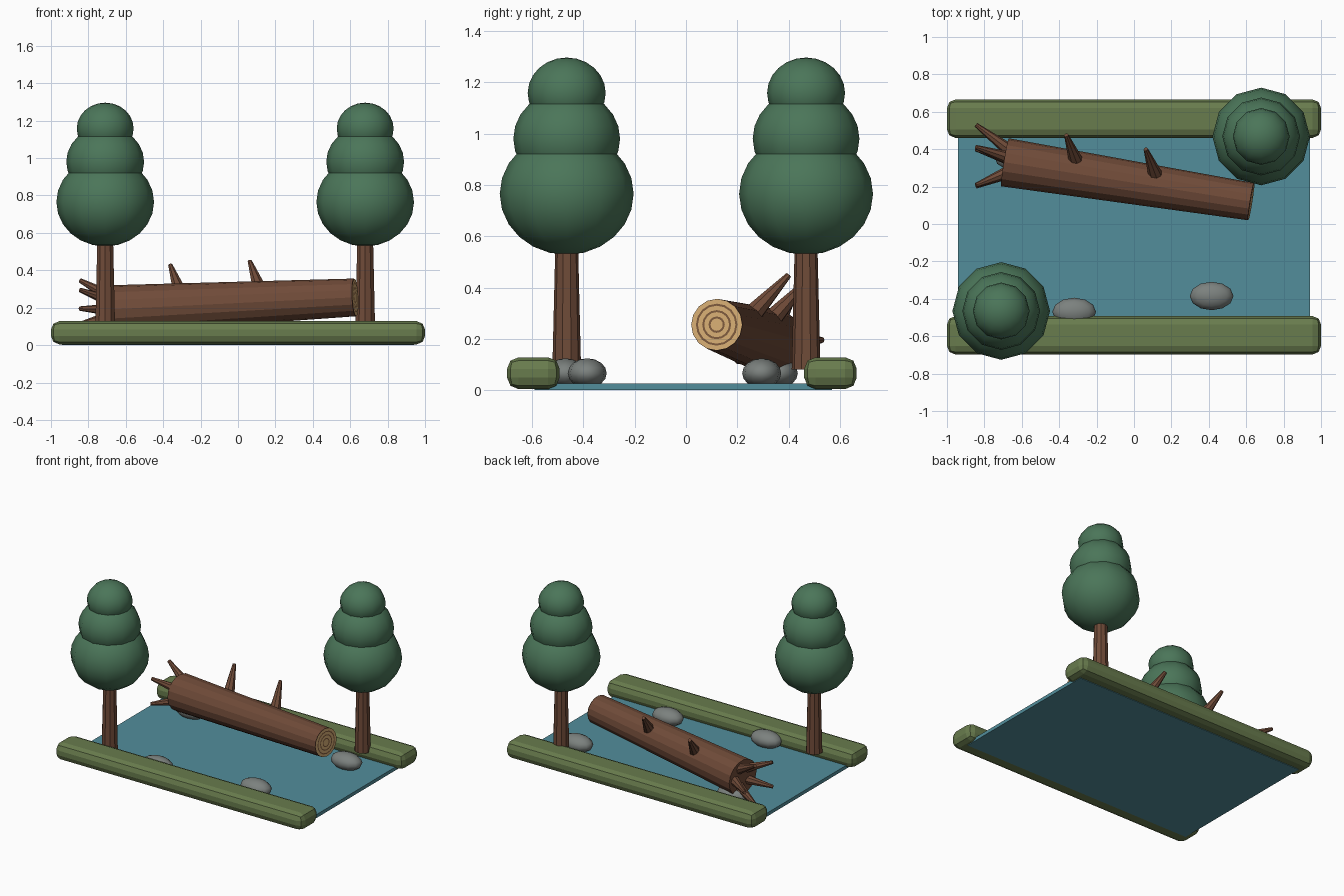
import bpy, bmesh, math
from mathutils import Vector

old = bpy.data.objects.get("Cube")
if old:
    bpy.data.objects.remove(old)


def material(name, rgb):
    m = bpy.data.materials.new(name)
    m.use_nodes = True
    m.diffuse_color = (*rgb, 1)
    m.node_tree.nodes["Principled BSDF"].inputs["Base Color"].default_value = (*rgb, 1)
    return m


LEAF = material("leaf_green", (0.07, 0.18, 0.1))
MOSS = material("bank_green", (0.14, 0.2, 0.075))
BARK = material("bark_brown", (0.16, 0.07, 0.04))
WOOD = material("cut_wood", (0.66, 0.41, 0.17))
RING = material("ring_brown", (0.2, 0.1, 0.045))
STONE = material("stone_grey", (0.2, 0.22, 0.21))
WATER = material("water_blue", (0.085, 0.27, 0.33))


def finish(name, bm, *mats, smooth=False):
    bmesh.ops.recalc_face_normals(bm, faces=bm.faces)
    mesh = bpy.data.meshes.new(name)
    bm.to_mesh(mesh)
    bm.free()
    for m in mats:
        mesh.materials.append(m)
    for p in mesh.polygons:
        p.use_smooth = smooth
    ob = bpy.data.objects.new(name, mesh)
    bpy.context.collection.objects.link(ob)
    return ob


def block(name, center, size, mat, bevel=0):
    bm = bmesh.new()
    bmesh.ops.create_cube(bm, size=1)
    bmesh.ops.scale(bm, vec=size, verts=bm.verts)
    ob = finish(name, bm, mat)
    ob.location = center
    if bevel:
        mod = ob.modifiers.new("rounded_edges", "BEVEL")
        mod.width = bevel
        mod.segments = 2
    return ob


def ball(name, center, radii, mat, segments=12, rings=12):
    bm = bmesh.new()
    bmesh.ops.create_uvsphere(bm, u_segments=segments, v_segments=rings, radius=1)
    bmesh.ops.scale(bm, vec=radii, verts=bm.verts)
    ob = finish(name, bm, mat, smooth=True)
    ob.location = center
    return ob


def limb(name, a, b, r1, r2, mat, sides=8):
    """Tapered cylinder from a to b."""
    a, b = Vector(a), Vector(b)
    bm = bmesh.new()
    bmesh.ops.create_cone(bm, cap_ends=True, segments=sides, radius1=r1,
                          radius2=r2, depth=(b - a).length)
    ob = finish(name, bm, mat)
    ob.location = (a + b) / 2
    ob.rotation_euler = (b - a).to_track_quat("Z", "Y").to_euler()
    return ob


# Stream and its two banks
block("water", (0, -0.01, 0.0125), (1.88, 1.16, 0.025), WATER)
block("front_bank", (0, -0.595, 0.066), (2, 0.205, 0.124), MOSS, 0.045)
block("back_bank", (0, 0.563, 0.066), (2, 0.205, 0.124), MOSS, 0.045)

# Trees: tapered trunk with three stacked crowns
for side, x, y in (("front", -0.71, -0.465), ("back", 0.68, 0.468)):
    limb(side + "_trunk", (x, y, 0.08), (x, y, 0.62), 0.056, 0.043, BARK, 10)
    for part, z, r in (("lower", 0.765, 0.261), ("middle", 0.98, 0.208), ("upper", 1.158, 0.152)):
        ball(f"{side}_{part}_crown", (x, y, z), (r, r, r * 0.91), LEAF)

# Fallen log
root_end = Vector((-0.69, 0.33, 0.19))
cut_end = Vector((0.625, 0.12, 0.255))
log = limb("fallen_log", root_end, cut_end, 0.13, 0.101, BARK, 16)

# Cut face: thin disc with growth rings
bm = bmesh.new()
bands = (0.24, 0.32, 0.49, 0.57, 0.74, 0.82, 1)
sides = 16
loops = []
for f in bands:
    loops.append([bm.verts.new((0.1 * f * math.cos(math.tau * i / sides),
                                0.1 * f * math.sin(math.tau * i / sides), 0))
                  for i in range(sides)])
bm.faces.new(loops[0])
for k in range(1, len(loops)):
    for i in range(sides):
        j = (i + 1) % sides
        face = bm.faces.new((loops[k - 1][i], loops[k - 1][j], loops[k][j], loops[k][i]))
        face.material_index = k % 2
rings = finish("growth_rings", bm, WOOD, RING)
rings.location = cut_end + (cut_end - root_end).normalized() * 0.003
rings.rotation_euler = log.rotation_euler

# Broken branches on the log
limb("left_branch", (-0.3, 0.31, 0.25), (-0.362, 0.475, 0.428), 0.044, 0.012, BARK)
limb("right_branch", (0.125, 0.235, 0.27), (0.063, 0.4, 0.448), 0.044, 0.012, BARK)

# Roots fanned around the thick end
for i in range(5):
    a = math.tau * i / 5 - 0.03
    c, s = math.cos(a), math.sin(a)
    limb(f"root_{i + 1}", root_end + Vector((0.03, 0.06 * c, 0.06 * s)),
         (-0.845, 0.35 + 0.18 * c, 0.2 + 0.155 * s), 0.036, 0.012, BARK)

# Stones in the water
for i, (x, y) in enumerate(((0.415, -0.385), (-0.32, -0.47), (0.67, 0.295), (-0.63, 0.36))):
    ball(f"stone_{i + 1}", (x, y, 0.066), (0.117, 0.076, 0.058), STONE, 12, 8)
